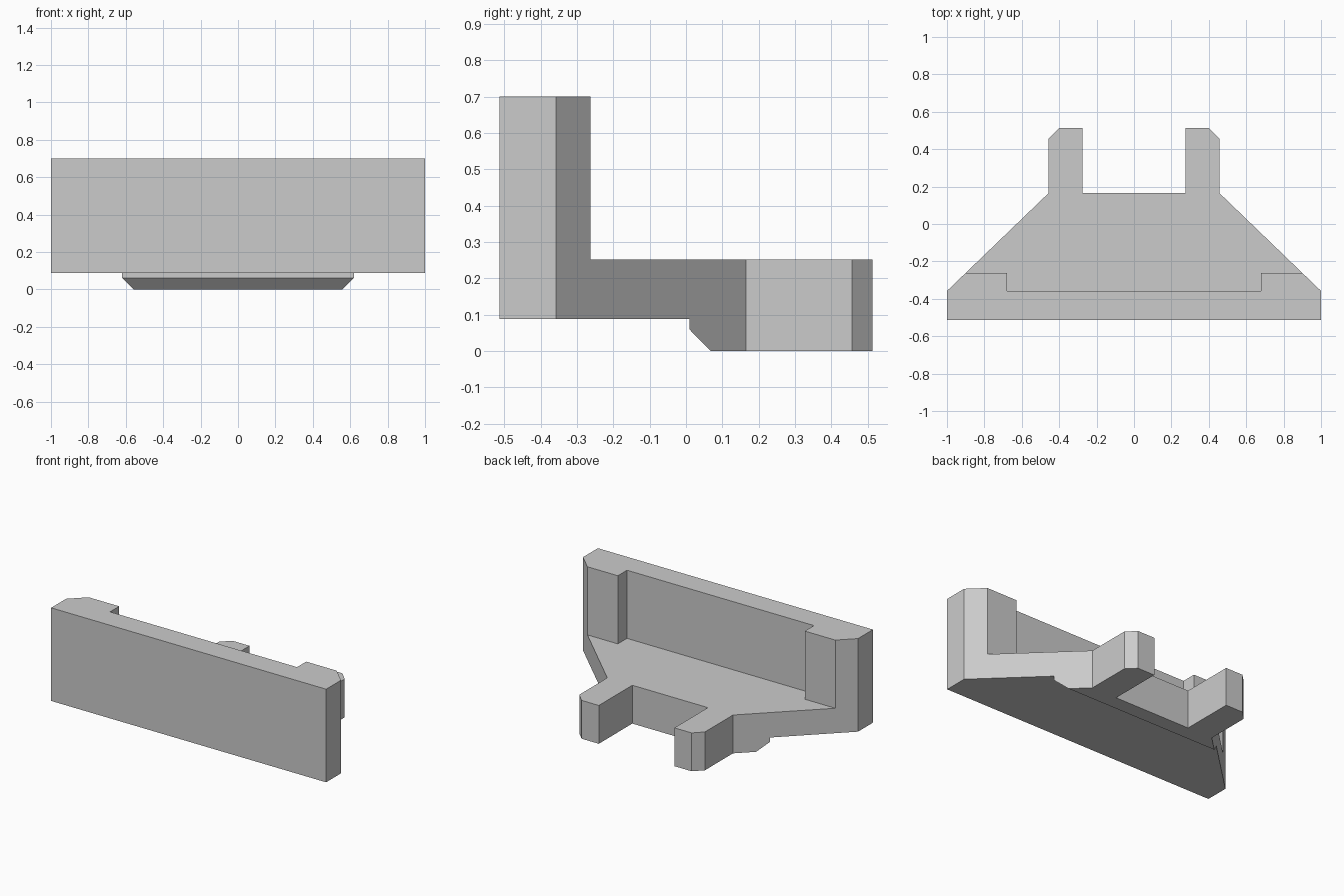
import bpy
import bmesh
from mathutils import Vector

cube = bpy.data.objects.get("Cube")
if cube:
    bpy.data.objects.remove(cube, do_unlink=True)

grey = bpy.data.materials.new("plain grey")
grey.use_nodes = True
colour = (0.6, 0.6, 0.6, 1)
grey.diffuse_color = colour
grey.node_tree.nodes["Principled BSDF"].inputs["Base Color"].default_value = colour


def prism(name, points, depth):
    """Extrude a closed 3D outline along the depth vector."""
    bm = bmesh.new()
    face = bm.faces.new([bm.verts.new(p) for p in points])
    moved = bmesh.ops.extrude_face_region(bm, geom=[face])["geom"]
    verts = [v for v in moved if isinstance(v, bmesh.types.BMVert)]
    bmesh.ops.translate(bm, verts=verts, vec=Vector(depth))
    bmesh.ops.recalc_face_normals(bm, faces=bm.faces)
    mesh = bpy.data.meshes.new(name)
    bm.to_mesh(mesh)
    bm.free()
    mesh.materials.append(grey)
    obj = bpy.data.objects.new(name, mesh)
    bpy.context.collection.objects.link(obj)
    return obj


def combine(target, cutter, operation):
    """Apply a boolean and remove its helper."""
    mod = target.modifiers.new(operation, "BOOLEAN")
    mod.operation = operation
    mod.solver = "EXACT"
    mod.object = cutter
    cutter.hide_render = True
    bpy.context.view_layer.objects.active = target
    bpy.ops.object.modifier_apply(modifier=mod.name)
    bpy.data.objects.remove(cutter, do_unlink=True)


# Plan outline: wide front, tapering sides, two chamfered prongs at the back
half = [(1, -0.513), (1, -0.358), (0.457, 0.165), (0.457, 0.456),
        (0.4, 0.513), (0.275, 0.513), (0.275, 0.165)]
outline = half + [(-x, y) for x, y in reversed(half)]
bracket = prism("bracket", [(x, y, -0.1) for x, y in outline], (0, 0, 1))

# Side profile: upright wall, flat shelf, chamfered step underneath
profile = [(-0.6, 0.088), (0.009, 0.088), (0.009, 0.06), (0.068, 0),
           (0.6, 0), (0.6, 0.252), (-0.263, 0.252), (-0.263, 0.7), (-0.6, 0.7)]
side = prism("side_profile", [(-1.2, y, z) for y, z in profile], (2.4, 0, 0))
combine(bracket, side, "INTERSECT")

# Recess behind the wall, leaving a thick post at each end
recess = [(-0.68, -0.358, 0.252), (0.68, -0.358, 0.252),
          (0.68, -0.2, 0.252), (-0.68, -0.2, 0.252)]
combine(bracket, prism("recess", recess, (0, 0, 0.6)), "DIFFERENCE")
